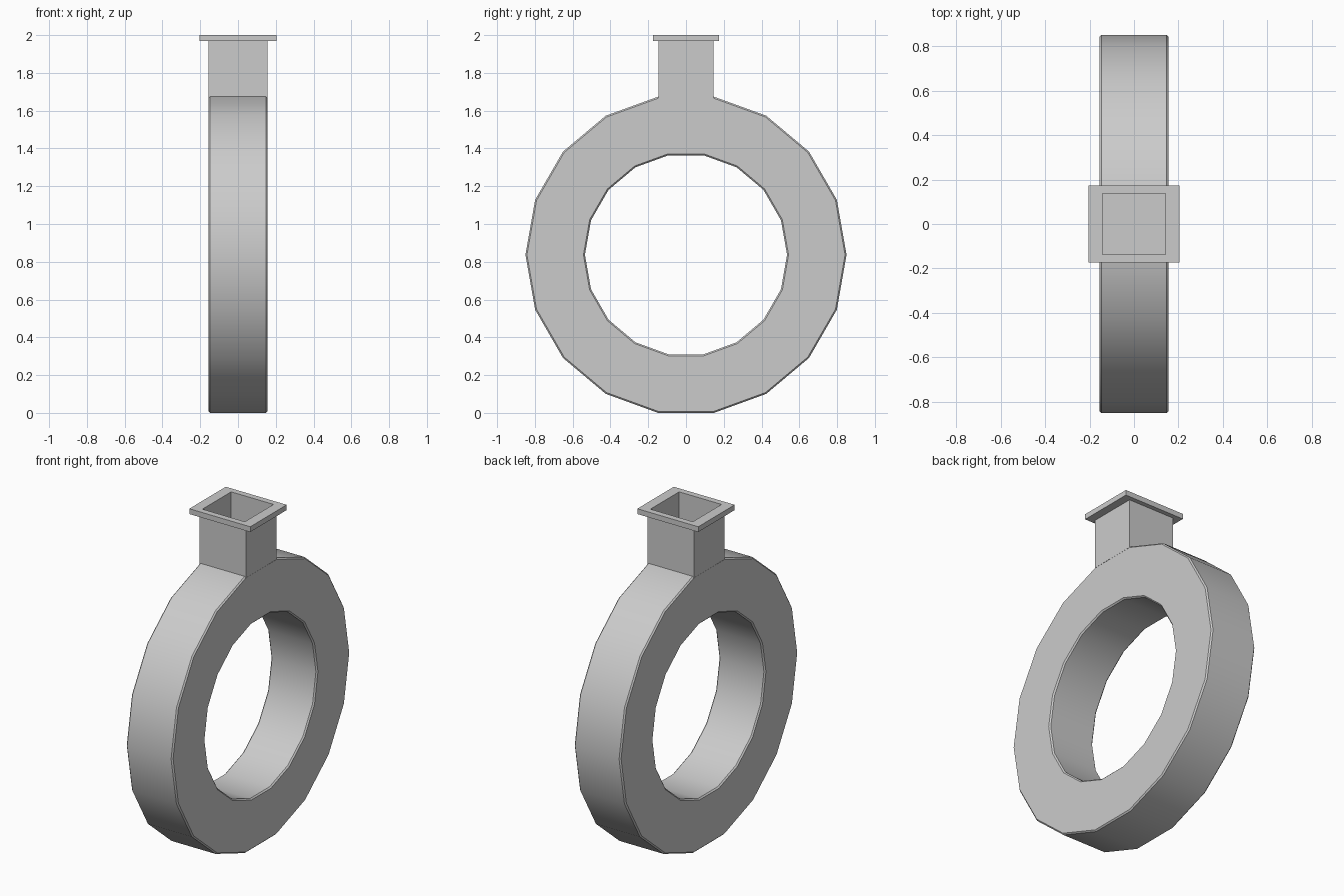
import bpy, bmesh
from math import cos, sin, radians

if "Cube" in bpy.data.objects:
    bpy.data.objects.remove(bpy.data.objects["Cube"])

SIDES = 18
CENTRE_Z = 0.837


def make_object(name, loops, closed=False, cap_end=False, smooth=False):
    """Bridge a list of equal-length vertex loops into one mesh object."""
    bm = bmesh.new()
    rows = [[bm.verts.new(p) for p in loop] for loop in loops]
    pairs = list(zip(rows, rows[1:]))
    if closed:
        pairs.append((rows[-1], rows[0]))
    for a, b in pairs:
        for i in range(len(a)):
            j = (i + 1) % len(a)
            bm.faces.new((a[i], a[j], b[j], b[i]))
    if cap_end:
        bm.faces.new(rows[-1])
    bmesh.ops.recalc_face_normals(bm, faces=bm.faces)
    mesh = bpy.data.meshes.new(name)
    bm.to_mesh(mesh)
    bm.free()
    obj = bpy.data.objects.new(name, mesh)
    bpy.context.collection.objects.link(obj)
    if smooth:
        bpy.ops.object.select_all(action='DESELECT')
        obj.select_set(True)
        bpy.context.view_layer.objects.active = obj
        bpy.ops.object.shade_smooth_by_angle(angle=radians(30))
    return obj


# Ring body: chamfered rectangular section swept round the x axis
half = [(0.147, 0.85), (0.155, 0.842), (0.155, 0.543), (0.147, 0.535)]
section = half + [(-x, r) for x, r in reversed(half)]
ring_loops = []
for k in range(SIDES):
    a = radians(360 / SIDES * k)
    ring_loops.append([(x, r * cos(a), CENTRE_Z + r * sin(a)) for x, r in section])
make_object("ring_body", ring_loops, closed=True, smooth=True)


def rect(hx, hy, z):
    return [(-hx, -hy, z), (hx, -hy, z), (hx, hy, z), (-hx, hy, z)]


# Square neck rising from the top facet, with flanged rim and hollow mouth
neck_loops = [
    rect(0.155, 0.1465, 1.667),
    rect(0.155, 0.1465, 1.968),
    rect(0.204, 0.174, 1.968),
    rect(0.204, 0.174, 2.0),
    rect(0.142, 0.137, 2.0),
    rect(0.142, 0.137, 1.68),
]
make_object("neck_with_flange", neck_loops, cap_end=True)
